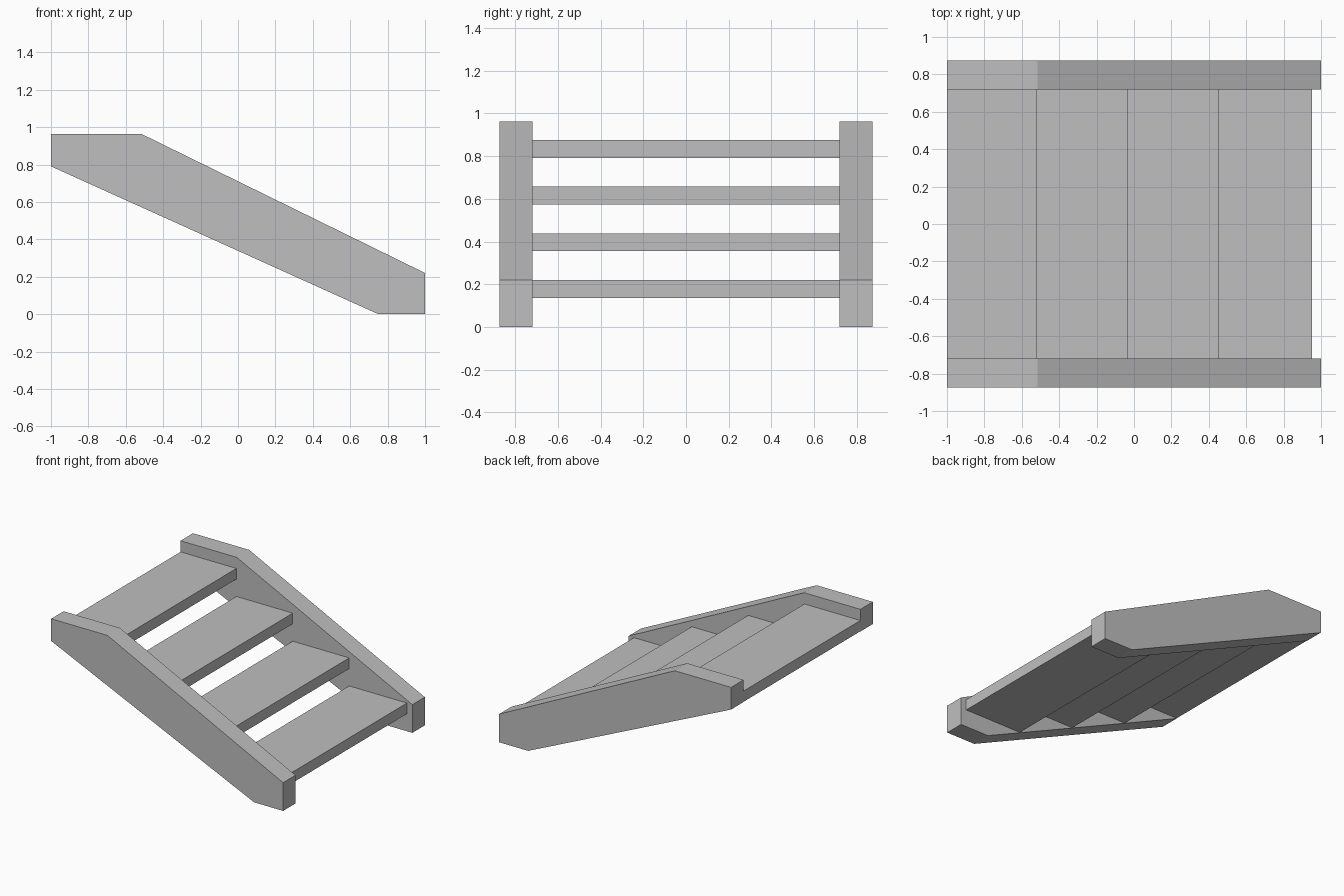
import bpy
import bmesh

cube = bpy.data.objects.get("Cube")
if cube:
    bpy.data.objects.remove(cube, do_unlink=True)

grey = bpy.data.materials.new("plain_grey")
grey.use_nodes = True
grey.diffuse_color = (0.52, 0.52, 0.52, 1)
grey.node_tree.nodes["Principled BSDF"].inputs["Base Color"].default_value = grey.diffuse_color


def extrude_profile(name, profile, y0, y1):
    """Extrude an x-z outline from y0 to y1."""
    bm = bmesh.new()
    face = bm.faces.new([bm.verts.new((x, y0, z)) for x, z in profile])
    result = bmesh.ops.extrude_face_region(bm, geom=[face])
    moved = [v for v in result["geom"] if isinstance(v, bmesh.types.BMVert)]
    bmesh.ops.translate(bm, verts=moved, vec=(0, y1 - y0, 0))
    bmesh.ops.recalc_face_normals(bm, faces=bm.faces)
    mesh = bpy.data.meshes.new(name)
    bm.to_mesh(mesh)
    bm.free()
    mesh.materials.append(grey)
    obj = bpy.data.objects.new(name, mesh)
    bpy.context.collection.objects.link(obj)
    return obj


INNER, OUTER = 0.72, 0.873

# Sloping side boards with a level top end and a level foot
side = [(-1, 0.79), (-1, 0.963), (-0.515, 0.963), (1, 0.22), (1, 0), (0.75, 0)]
extrude_profile("front_stringer", side, -OUTER, -INNER)
extrude_profile("back_stringer", side, INNER, OUTER)

# Open treads, stepping down towards +x
edges = [-1, -0.518, -0.032, 0.455, 0.953]
for i, (x0, x1) in enumerate(zip(edges, edges[1:])):
    top = 0.876 - 0.2187 * i
    low = top - 0.084
    extrude_profile(f"tread_{i + 1}", [(x0, low), (x1, low), (x1, top), (x0, top)], -INNER, INNER)
